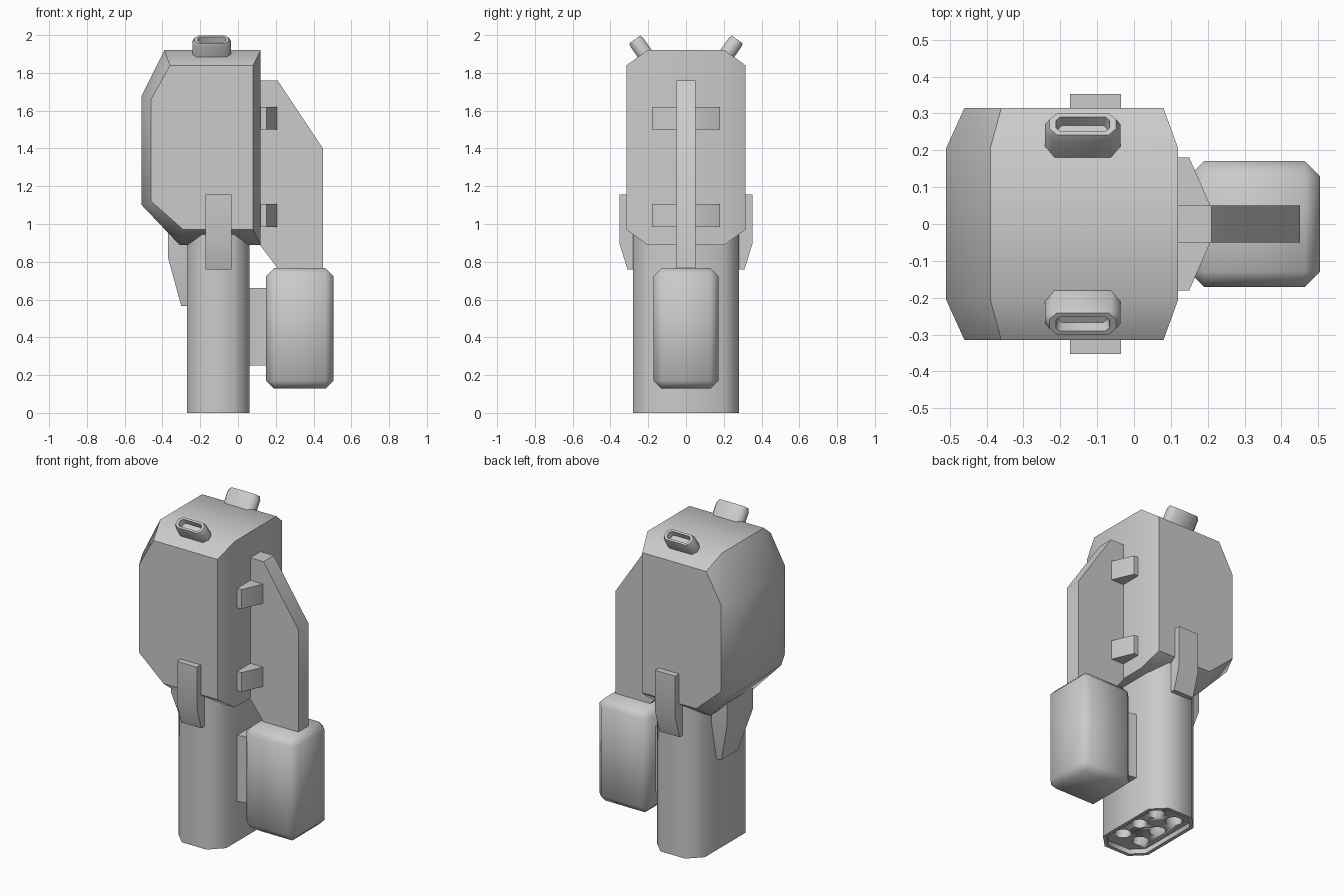
import bpy, bmesh, math
from mathutils import Vector, Matrix

if "Cube" in bpy.data.objects:
    bpy.data.objects.remove(bpy.data.objects["Cube"])


def finish(name, bm, angle=50):
    bmesh.ops.recalc_face_normals(bm, faces=bm.faces)
    me = bpy.data.meshes.new(name)
    bm.to_mesh(me)
    bm.free()
    ob = bpy.data.objects.new(name, me)
    bpy.context.collection.objects.link(ob)
    smooth(ob, angle)
    return ob


def smooth(ob, angle):
    bpy.ops.object.select_all(action='DESELECT')
    bpy.context.view_layer.objects.active = ob
    ob.select_set(True)
    bpy.ops.object.shade_smooth_by_angle(angle=math.radians(angle))


def loft(name, rings, cap_end=True, angle=50):
    """Skin a list of equal-length point rings, capping the ends."""
    bm = bmesh.new()
    vs = [[bm.verts.new(p) for p in r] for r in rings]
    n = len(rings[0])
    for a, b in zip(vs, vs[1:]):
        for i in range(n):
            j = (i + 1) % n
            bm.faces.new((a[i], a[j], b[j], b[i]))
    bm.faces.new(vs[0])
    if cap_end:
        bm.faces.new(vs[-1])
    return finish(name, bm, angle)


def octagon(hx, hy, c):
    """Chamfered rectangle in 2D."""
    return [(hx, hy - c), (hx - c, hy), (c - hx, hy), (-hx, hy - c),
            (-hx, c - hy), (c - hx, -hy), (hx - c, -hy), (hx, c - hy)]


# Main housing: chamfered shell lofted along y
outer = [(.12, 1.92), (-.39, 1.92), (-.51, 1.68), (-.51, 1.10), (-.31, .89), (.12, .89)]
inner = [(.08, 1.84), (-.36, 1.84), (-.46, 1.66), (-.46, 1.12), (-.29, .97), (.08, .97)]
loft("housing", [[(x, y, z) for x, z in prof] for prof, y in
                 ((inner, -.315), (outer, -.205), (outer, .205), (inner, .315))])

# Barrel block with recessed muzzle plate
BX = -.105
rings = []
for inset, z in ((0, 1.1), (0, 0), (.022, 0), (.022, .03)):
    rings.append([(BX + x, y, z) for x, y in
                  octagon(.165 - inset, .28 - inset, .08 - inset * .6)])
barrel = loft("barrel_block", rings)

# Six bores cut into the muzzle plate
bm = bmesh.new()
for sx in (-1, 1):
    for k in (-1, 0, 1):
        bmesh.ops.create_cone(bm, cap_ends=True, segments=16, radius1=.047, radius2=.047, depth=.2,
                              matrix=Matrix.Translation((BX + sx * .065, k * .145, .05)))
cutter = finish("bore_cutter", bm)
mod = barrel.modifiers.new("bores", 'BOOLEAN')
mod.object = cutter
mod.operation = 'DIFFERENCE'
mod.solver = 'EXACT'
bpy.ops.object.select_all(action='DESELECT')
bpy.context.view_layer.objects.active = barrel
barrel.select_set(True)
bpy.ops.object.modifier_apply(modifier=mod.name)
bpy.data.objects.remove(cutter, do_unlink=True)

# Fin on the left side, narrowing downwards
loft("left_fin", [[(-.25, -w, z), (x, -w * .9, z), (x, w * .9, z), (-.25, w, z)]
                  for x, w, z in ((-.37, .14, 1.05), (-.37, .14, .82), (-.30, .09, .565))])

# Spine plate on the right
spine = [(.10, 1.76), (.21, 1.76), (.45, 1.40), (.45, .74), (.21, .765), (.10, .91)]
loft("spine_plate", [[(x, y, z) for x, z in spine] for y in (-.05, .05)], angle=40)

# Brackets joining spine to housing
for name, z in (("upper_bracket", 1.56), ("lower_bracket", 1.045)):
    plan = [(.10, -.18), (.15, -.18), (.207, -.05), (.207, .05), (.15, .18), (.10, .18)]
    loft(name, [[(x, y, z + d) for x, y in plan] for d in (-.06, .06)])

# Ammunition pod: bevelled box
bm = bmesh.new()
bmesh.ops.create_cube(bm, size=1, matrix=Matrix.Translation((.327, 0, .4475))
                      @ Matrix.Diagonal((.356, .342, .639, 1)))
bmesh.ops.bevel(bm, geom=bm.edges[:], offset=.042, segments=1, affect='EDGES')
finish("ammo_pod", bm)

# Feed neck between barrel and pod
loft("feed_neck", [[(x, -w, .25), (x, w, .25), (x, w, .66), (x, -w, .66)]
                   for x, w in ((.04, .10), (.10, .085), (.17, .085))])

for side, s in (("front", -1), ("back", 1)):
    # Side lugs
    lug = [(.25, 1.155), (.353, 1.155), (.353, .90), (.31, .76), (.25, .76)]
    loft(side + "_lug", [[(x, s * y, z) for y, z in lug] for x in (-.173, -.035)])

    # Sight blocks, tilted outward, with a recessed end
    top = Vector((-.139, s * .271, 1.977))
    up = Vector((0, s * .575, .818))
    wide = Vector((0, s * .818, -.575))
    rings = []
    for hx, hw, c, h in ((.102, .041, .025, -.16), (.102, .041, .025, -.022),
                         (.090, .036, .02, 0), (.073, .024, .012, 0), (.066, .02, .01, -.035)):
        rings.append([top + Vector((x, 0, 0)) + wide * w + up * h
                      for x, w in octagon(hx, hw, c)])
    loft(side + "_sight_block", rings)
